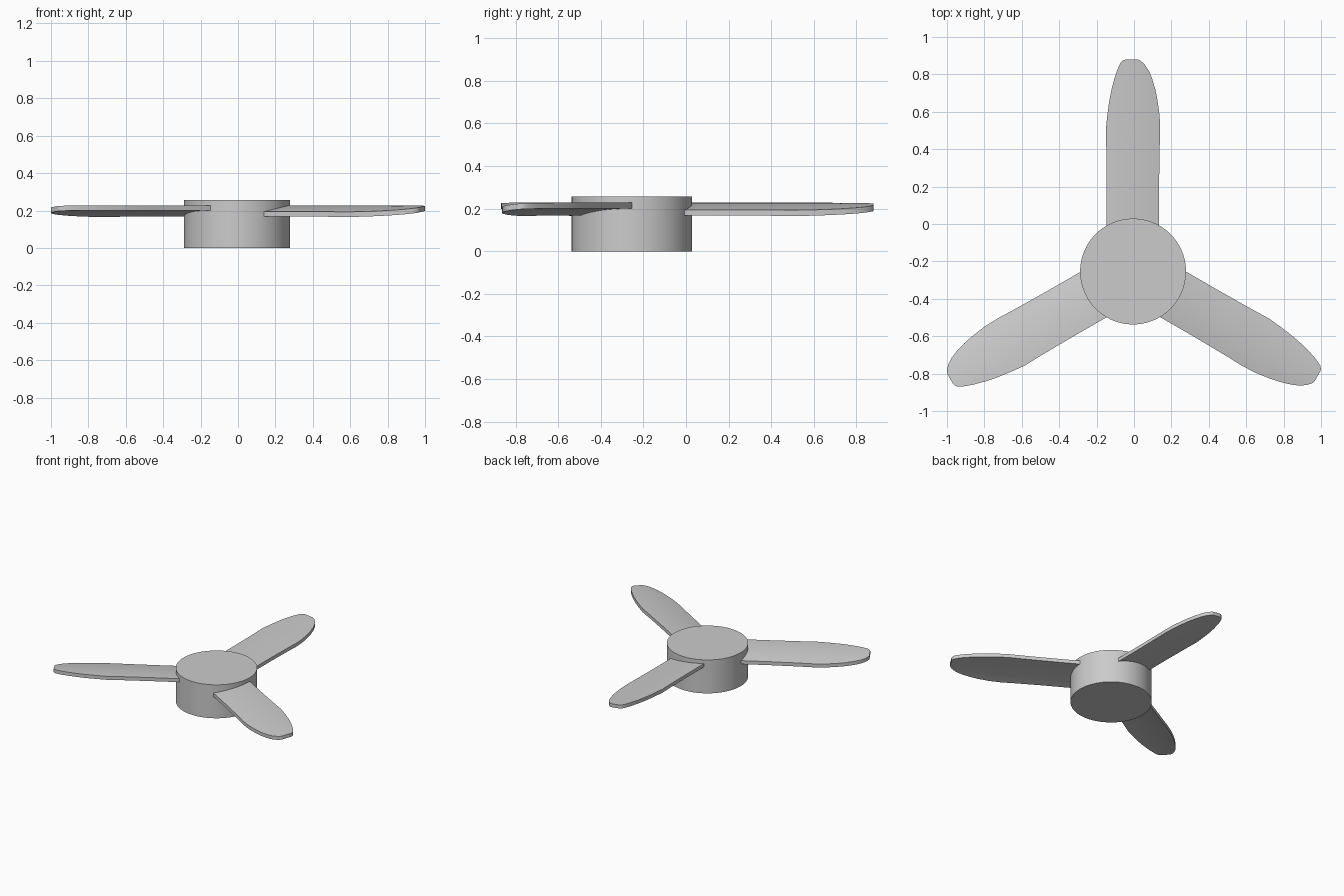
import bpy
import bmesh
import math
from mathutils import Matrix, Vector

cube = bpy.data.objects.get("Cube")
if cube:
    bpy.data.objects.remove(cube, do_unlink=True)

HUB = Vector((-0.005, -0.254, 0))
RADIUS, HEIGHT = 0.283, 0.257
THICK, COLUMNS = 0.027, 12

grey = bpy.data.materials.new("light_grey")
grey.use_nodes = True
colour = (0.6, 0.6, 0.6, 1)
grey.diffuse_color = colour
grey.node_tree.nodes["Principled BSDF"].inputs["Base Color"].default_value = colour


def finish(bm, name):
    bmesh.ops.recalc_face_normals(bm, faces=bm.faces)
    mesh = bpy.data.meshes.new(name)
    bm.to_mesh(mesh)
    bm.free()
    mesh.materials.append(grey)
    obj = bpy.data.objects.new(name, mesh)
    bpy.context.collection.objects.link(obj)
    bpy.ops.object.select_all(action="DESELECT")
    obj.select_set(True)
    bpy.context.view_layer.objects.active = obj
    bpy.ops.object.shade_smooth_by_angle(angle=math.radians(35))
    return obj


# Hub: plain drum
bm = bmesh.new()
bmesh.ops.create_cone(bm, cap_ends=True, segments=96, radius1=RADIUS, radius2=RADIUS,
                      depth=HEIGHT, matrix=Matrix.Translation(HUB + Vector((0, 0, HEIGHT / 2))))
finish(bm, "hub")

# Blade outline: distance along y, left edge, right edge
OUTLINE = [(-0.02, -0.146, 0.134), (0.2, -0.146, 0.134), (0.4, -0.148, 0.137),
           (0.5, -0.151, 0.14), (0.58, -0.143, 0.137), (0.66, -0.132, 0.126),
           (0.72, -0.12, 0.114), (0.78, -0.104, 0.096), (0.82, -0.091, 0.079),
           (0.85, -0.078, 0.059), (0.867, -0.068, 0.042), (0.876, -0.056, 0.03),
           (0.88, -0.043, 0.018)]


def camber(x):
    """Top surface height: level at the left edge, falling to the right."""
    return 0.228 - 0.035 * ((x + 0.15) / 0.29) ** 2


def make_blade(name, angle):
    bm = bmesh.new()
    layers = []
    for drop in (0, THICK):
        rows = []
        for y, left, right in OUTLINE:
            xs = [left + (right - left) * i / COLUMNS for i in range(COLUMNS + 1)]
            rows.append([bm.verts.new((x, y, camber(x) - drop)) for x in xs])
        for a, b in zip(rows, rows[1:]):
            for i in range(COLUMNS):
                bm.faces.new((a[i], a[i + 1], b[i + 1], b[i]))
        # boundary loop of this skin
        layers.append(rows[0] + [r[-1] for r in rows[1:]] + rows[-1][-2::-1]
                      + [r[0] for r in rows[-2:0:-1]])
    top, bottom = layers
    for i in range(len(top)):
        j = (i + 1) % len(top)
        bm.faces.new((top[i], top[j], bottom[j], bottom[i]))
    bmesh.ops.rotate(bm, verts=bm.verts, cent=HUB, matrix=Matrix.Rotation(angle, 3, "Z"))
    return finish(bm, name)


# Three blades spaced evenly round the hub
for k, name in enumerate(("back_blade", "right_blade", "left_blade")):
    make_blade(name, math.radians(120 * k))
